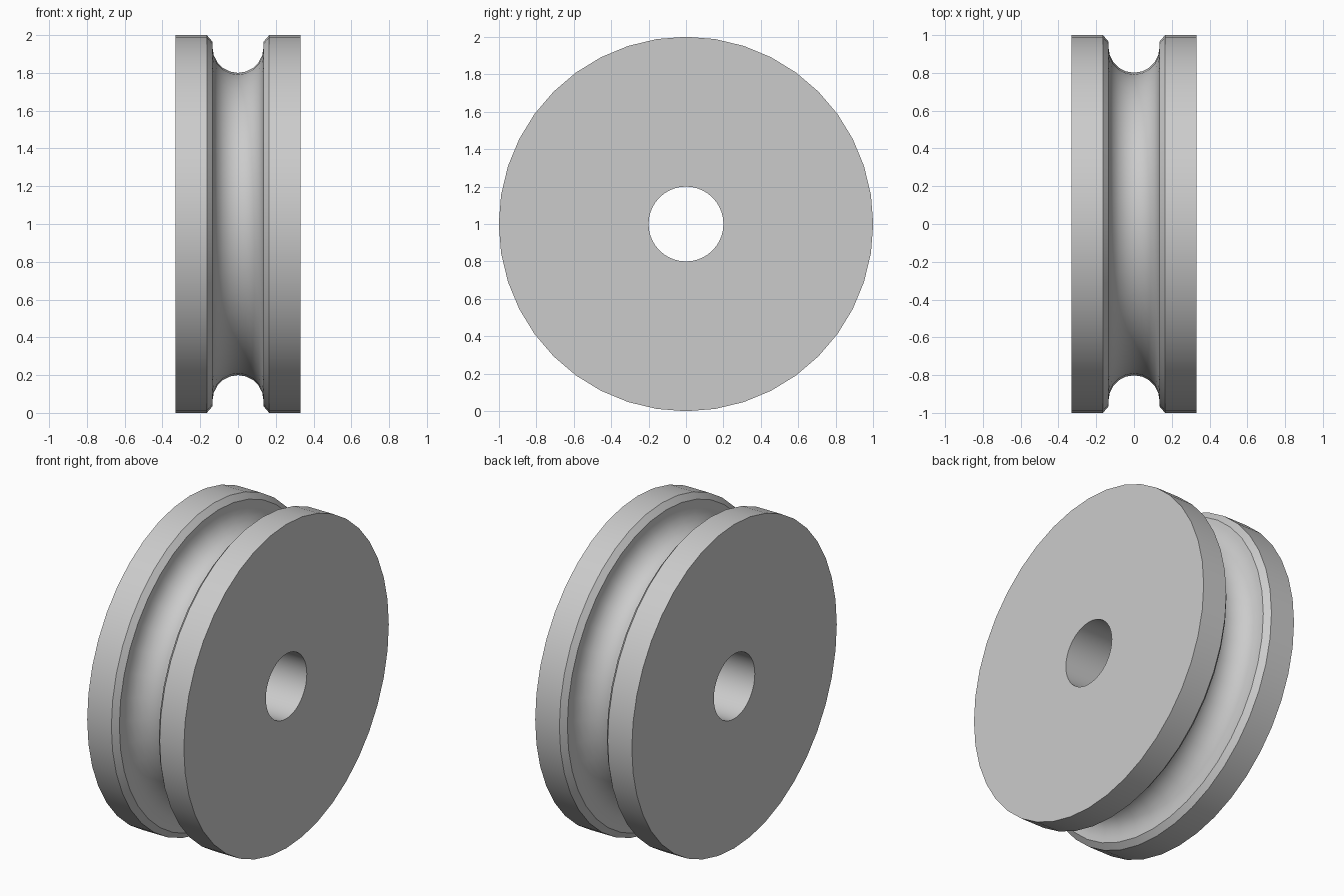
import bpy, bmesh, math
from mathutils import Matrix, Vector

cube = bpy.data.objects.get("Cube")
if cube:
    bpy.data.objects.remove(cube)

# Plain grey finish
grey = bpy.data.materials.new("plain_grey")
grey.use_nodes = True
color = (0.6, 0.6, 0.6, 1)
grey.diffuse_color = color
grey.node_tree.nodes["Principled BSDF"].inputs["Base Color"].default_value = color

SEGMENTS = 40
HALF_WIDTH, BORE = 0.33, 0.2
GROOVE, GROOVE_CENTRE = 0.135, 0.935

# Half section as (x, radius): bore, side face, rim, chamfered lip
left = [(-HALF_WIDTH, BORE), (-HALF_WIDTH, 1), (-0.165, 1), (-GROOVE, 0.965)]
right = [(-x, r) for x, r in reversed(left)]
# Round rope groove
steps = 10
arc = [(-GROOVE * math.cos(math.pi * i / steps),
        GROOVE_CENTRE - GROOVE * math.sin(math.pi * i / steps))
       for i in range(steps + 1)]
profile = left + arc + right

# Spin the closed section around the x axis
bm = bmesh.new()
verts = [bm.verts.new((x, 0, r)) for x, r in profile]
edges = [bm.edges.new((v, verts[(i + 1) % len(verts)])) for i, v in enumerate(verts)]
bmesh.ops.spin(bm, geom=verts + edges, cent=(0, 0, 0), axis=(1, 0, 0),
               angle=math.tau, steps=SEGMENTS, use_merge=True)
bmesh.ops.remove_doubles(bm, verts=bm.verts, dist=0.0001)
bmesh.ops.translate(bm, verts=bm.verts, vec=(0, 0, 1))
bmesh.ops.recalc_face_normals(bm, faces=bm.faces)
mesh = bpy.data.meshes.new("pulley_wheel")
bm.to_mesh(mesh)
bm.free()
mesh.materials.append(grey)

wheel = bpy.data.objects.new("pulley_wheel", mesh)
bpy.context.collection.objects.link(wheel)
bpy.ops.object.select_all(action="DESELECT")
wheel.select_set(True)
bpy.context.view_layer.objects.active = wheel
bpy.ops.object.shade_smooth_by_angle(angle=math.radians(30))
